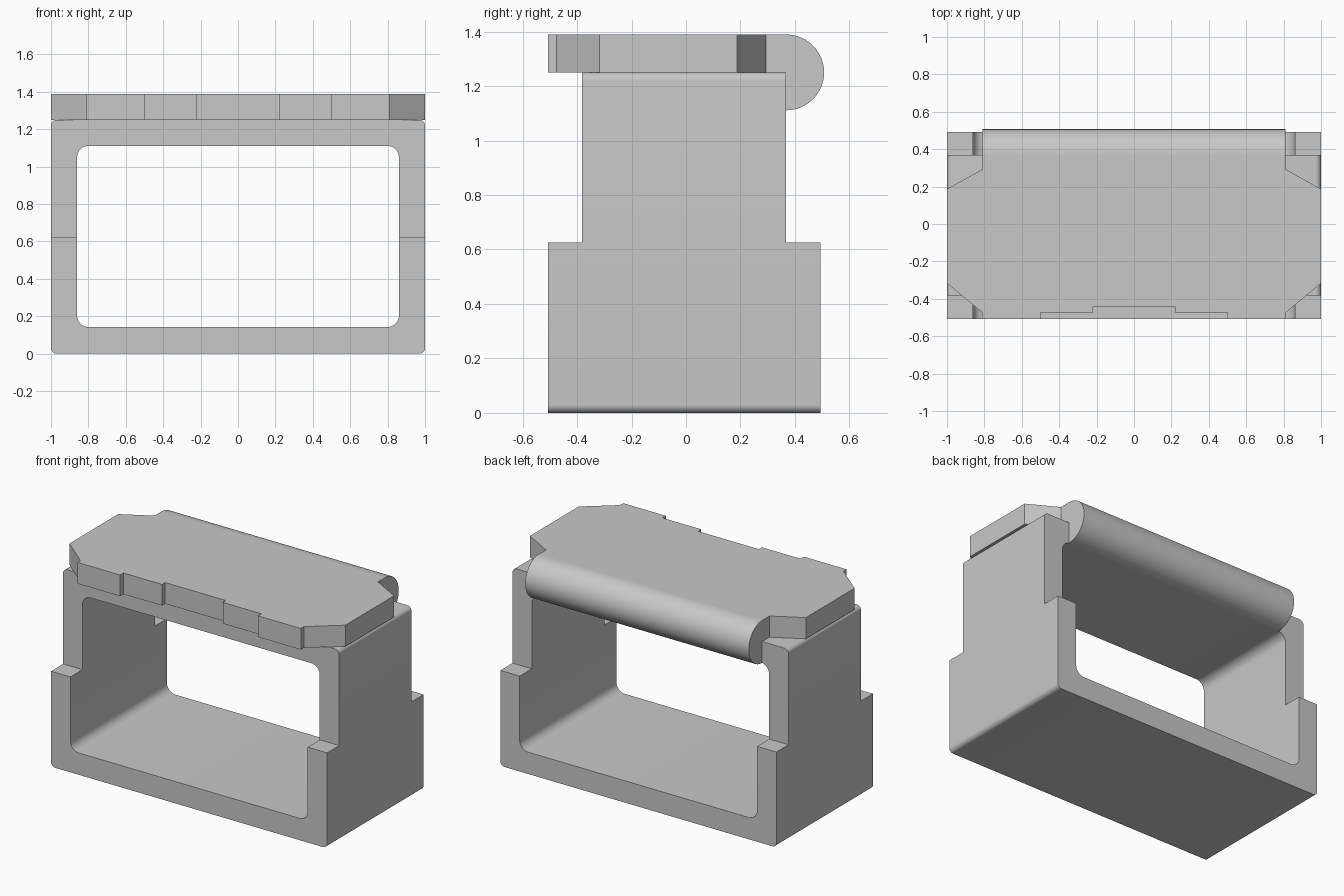
import bpy, bmesh, math

if "Cube" in bpy.data.objects:
    bpy.data.objects.remove(bpy.data.objects["Cube"])

FRONT, BACK = -0.507, 0.493          # lower frame depth
UP_FRONT, UP_BACK = -0.382, 0.368    # narrower upper frame depth
SPLIT, TOP, THICK = 0.625, 1.25, 0.139

grey = bpy.data.materials.new("light_grey")
grey.diffuse_color = (0.58, 0.58, 0.58, 1)
grey.use_nodes = True
grey.node_tree.nodes["Principled BSDF"].inputs["Base Color"].default_value = grey.diffuse_color


def make_object(name, bm, smooth=True):
    bmesh.ops.recalc_face_normals(bm, faces=bm.faces)
    mesh = bpy.data.meshes.new(name)
    bm.to_mesh(mesh)
    bm.free()
    mesh.materials.append(grey)
    obj = bpy.data.objects.new(name, mesh)
    bpy.context.collection.objects.link(obj)
    return obj


def activate(obj):
    bpy.ops.object.select_all(action='DESELECT')
    obj.select_set(True)
    bpy.context.view_layer.objects.active = obj


def smooth(obj):
    activate(obj)
    bpy.ops.object.shade_smooth_by_angle(angle=math.radians(30))


def rounded_rect(half_x, z0, z1, r, steps=8):
    pts = []
    corners = [(half_x - r, z1 - r), (-half_x + r, z1 - r),
               (-half_x + r, z0 + r), (half_x - r, z0 + r)]
    for k, (cx, cz) in enumerate(corners):
        for i in range(steps + 1):
            a = math.pi / 2 * (k + i / steps)
            pts.append((cx + r * math.cos(a), cz + r * math.sin(a)))
    return pts


def prism(name, points, offset):
    """Extrude a closed 3D outline along an offset."""
    bm = bmesh.new()
    face = bm.faces.new([bm.verts.new(p) for p in points])
    ext = bmesh.ops.extrude_face_region(bm, geom=[face], use_keep_orig=True)
    verts = [g for g in ext["geom"] if isinstance(g, bmesh.types.BMVert)]
    bmesh.ops.translate(bm, verts=verts, vec=offset)
    return make_object(name, bm)


# Frame: rounded rectangular ring running front to back
bm = bmesh.new()
outer = rounded_rect(1.0, 0, TOP, 0.03)
inner = rounded_rect(0.86, 0.143, 1.111, 0.06)
loops = [[bm.verts.new((x, y, z)) for x, z in prof]
         for prof, y in ((outer, FRONT), (outer, BACK), (inner, BACK), (inner, FRONT))]
n = len(outer)
for k in range(4):
    a, b = loops[k], loops[(k + 1) % 4]
    for i in range(n):
        j = (i + 1) % n
        bm.faces.new((a[i], a[j], b[j], b[i]))
frame = make_object("frame", bm)

# Step the upper half back at the front and rear
for y0, y1 in ((-1, UP_FRONT), (UP_BACK, 1)):
    cutter = prism("step_cutter",
                   [(-1.2, y0, SPLIT), (1.2, y0, SPLIT), (1.2, y1, SPLIT), (-1.2, y1, SPLIT)],
                   (0, 0, 1))
    cutter.hide_render = True
    mod = frame.modifiers.new("step", 'BOOLEAN')
    mod.operation = 'DIFFERENCE'
    mod.solver = 'EXACT'
    mod.object = cutter
    activate(frame)
    bpy.ops.object.modifier_apply(modifier=mod.name)
    bpy.data.objects.remove(cutter)
smooth(frame)

# Lid: chamfered plate with a stepped recess along the front edge
half = [(0.22, -0.44), (0.22, -0.472), (0.5, -0.472), (0.5, FRONT), (0.81, FRONT),
        (0.81, -0.475), (1.0, -0.317), (1.0, 0.187), (0.81, 0.293), (0.81, UP_BACK)]
outline = half + [(-x, y) for x, y in reversed(half)]
prism("lid", [(x, y, TOP) for x, y in outline], (0, 0, THICK))

# Hinge barrel: half-round roll along the back edge
arc = [math.pi * (i / 32 - 0.5) for i in range(33)]
hinge = prism("hinge_barrel",
              [(-0.81, UP_BACK + THICK * math.cos(a), TOP + THICK * math.sin(a)) for a in arc],
              (1.62, 0, 0))
smooth(hinge)
